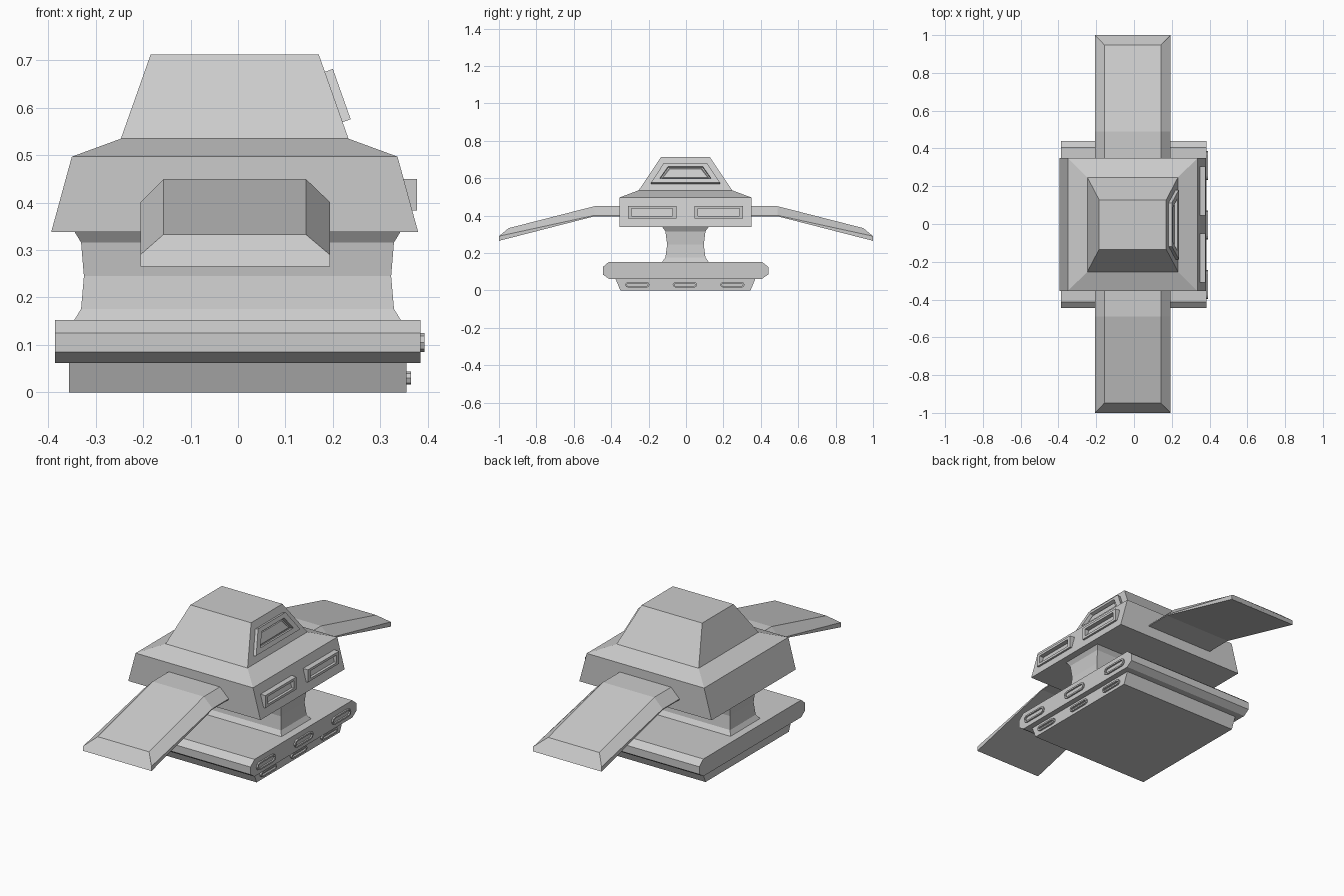
import bpy, bmesh
from math import cos, sin, pi
from mathutils import Vector

if "Cube" in bpy.data.objects:
    bpy.data.objects.remove(bpy.data.objects["Cube"])

CX, CY = -0.007, -0.003


def loft(name, rings, caps=True, closed=False):
    """Skin a list of equal-length point loops into a flat-faced mesh."""
    bm = bmesh.new()
    loops = [[bm.verts.new(p) for p in ring] for ring in rings]
    n = len(loops[0])
    pairs = list(zip(loops, loops[1:]))
    if closed:
        pairs.append((loops[-1], loops[0]))
    for a, b in pairs:
        for i in range(n):
            j = (i + 1) % n
            bm.faces.new((a[i], a[j], b[j], b[i]))
    if caps and not closed:
        bm.faces.new(loops[0])
        bm.faces.new(loops[-1])
    bmesh.ops.recalc_face_normals(bm, faces=bm.faces)
    mesh = bpy.data.meshes.new(name)
    bm.to_mesh(mesh)
    bm.free()
    obj = bpy.data.objects.new(name, mesh)
    bpy.context.collection.objects.link(obj)
    return obj


def rect(hx, hy, z, cx=CX, cy=CY):
    return [(cx + sx * hx, cy + sy * hy, z)
            for sx, sy in ((-1, -1), (1, -1), (1, 1), (-1, 1))]


def extrude_x(name, profile, x0, x1):
    return loft(name, [[(x, y, z) for y, z in profile] for x in (x0, x1)])


def frame(name, outer, inner, back, front):
    """Raised rim; back and front map a (y, z) outline point into space."""
    loft(name, [[back(p) for p in outer], [front(p) for p in outer],
                [front(p) for p in inner], [back(p) for p in inner]], closed=True)


def stadium(cy, cz, hw, r, steps=4):
    pts = []
    for side in (1, -1):
        for i in range(steps + 1):
            a = -pi / 2 + pi * i / steps
            pts.append((cy + side * (hw - r + r * cos(a)), cz + side * r * sin(a)))
    return pts


# Base: tapered foot and chamfered slab
extrude_x("base_foot", [(-0.351, 0), (0.345, 0), (0.371, 0.062), (-0.377, 0.062)],
          -0.356, 0.355)
extrude_x("base_slab", [(-0.412, 0.062), (0.406, 0.062), (0.44, 0.085), (0.44, 0.125),
                        (0.406, 0.153), (-0.412, 0.153), (-0.445, 0.125), (-0.445, 0.085)],
          -0.386, 0.385)

# Waisted neck
neck = [(0.344, 0.124, 0.153), (0.330, 0.107, 0.176), (0.324, 0.098, 0.245),
        (0.330, 0.107, 0.316), (0.344, 0.124, 0.339)]
loft("neck", [rect(hx, hy, z, -0.001) for hx, hy, z in neck])

# Cabin: body, shoulder and roof
cabin = [(0.387, 0.352, 0.338), (0.3435, 0.352, 0.497),
         (0.240, 0.250, 0.535), (0.1775, 0.131, 0.712)]
loft("cabin", [rect(hx, hy, z) for hx, hy, z in cabin])

# Drooping wings, chamfered along the sides and at the tip
for label, s in (("front", -1), ("back", 1)):
    # y of top, z of top, y of rim, z of rim, z of underside
    stations = [(0.30, 0.45, 0.30, 0.401, 0.396),
                (0.49, 0.45, 0.49, 0.401, 0.396),
                (0.948, 0.333, 1.0, 0.29, 0.265)]
    rings = [[(-0.206, s * yr, zb), (-0.206, s * yr, zr), (-0.157, s * yt, zt),
              (0.143, s * yt, zt), (0.194, s * yr, zr), (0.194, s * yr, zb)]
             for yt, zt, yr, zr, zb in stations]
    loft(label + "_wing", rings)


# Cabin window frame on the sloping right wall
def wall(z, bottom=(0.233, 0.535), top=(0.1705, 0.712)):
    t = (z - bottom[1]) / (top[1] - bottom[1])
    return bottom[0] + t * (top[0] - bottom[0])


def trapezoid(y0, z0, y1, z1):
    return [(CY - y0, z0), (CY + y0, z0), (CY + y1, z1), (CY - y1, z1)]


def on_slope(offset):
    normal = Vector((0.943, 0, 0.333))
    return lambda p: Vector((wall(p[1]), p[0], p[1])) + normal * offset


frame("upper_window_frame", trapezoid(0.184, 0.570, 0.115, 0.676),
      trapezoid(0.138, 0.592, 0.093, 0.656), on_slope(-0.002), on_slope(0.018))
loft("upper_window_pane", [[on_slope(d)(p) for p in trapezoid(w, z0, v, z1)]
                           for d, w, z0, v, z1 in ((0, 0.128, 0.597, 0.088, 0.651),
                                                   (0.005, 0.120, 0.601, 0.084, 0.647))])


# Body window frames with an upright outer face
def box(cy, cz, hw, hh):
    return [(cy - hw, cz - hh), (cy + hw, cz - hh), (cy + hw, cz + hh), (cy - hw, cz + hh)]


def on_body(p):
    return (wall(p[1], (0.378, 0.338), (0.335, 0.497)), p[0], p[1])


for i, s in enumerate((-1, 1)):
    cy = CY + s * 0.178
    frame(f"body_window_frame_{i}", box(cy, 0.417, 0.130, 0.033),
          box(cy, 0.417, 0.110, 0.020), on_body, lambda p: (0.378, p[0], p[1]))

# Rounded slot rims along the base
for row, pitch, z, hw, r, x0, x1 in (("slab", 0.315, 0.105, 0.077, 0.020, 0.384, 0.393),
                                     ("foot", 0.254, 0.030, 0.065, 0.014, 0.354, 0.365)):
    for k in (-1, 0, 1):
        cy = -0.006 + k * pitch
        frame(f"{row}_slot_rim_{k + 1}", stadium(cy, z, hw, r),
              stadium(cy, z, hw - 0.009, r - 0.008),
              lambda p: (x0, p[0], p[1]), lambda p: (x1, p[0], p[1]))
